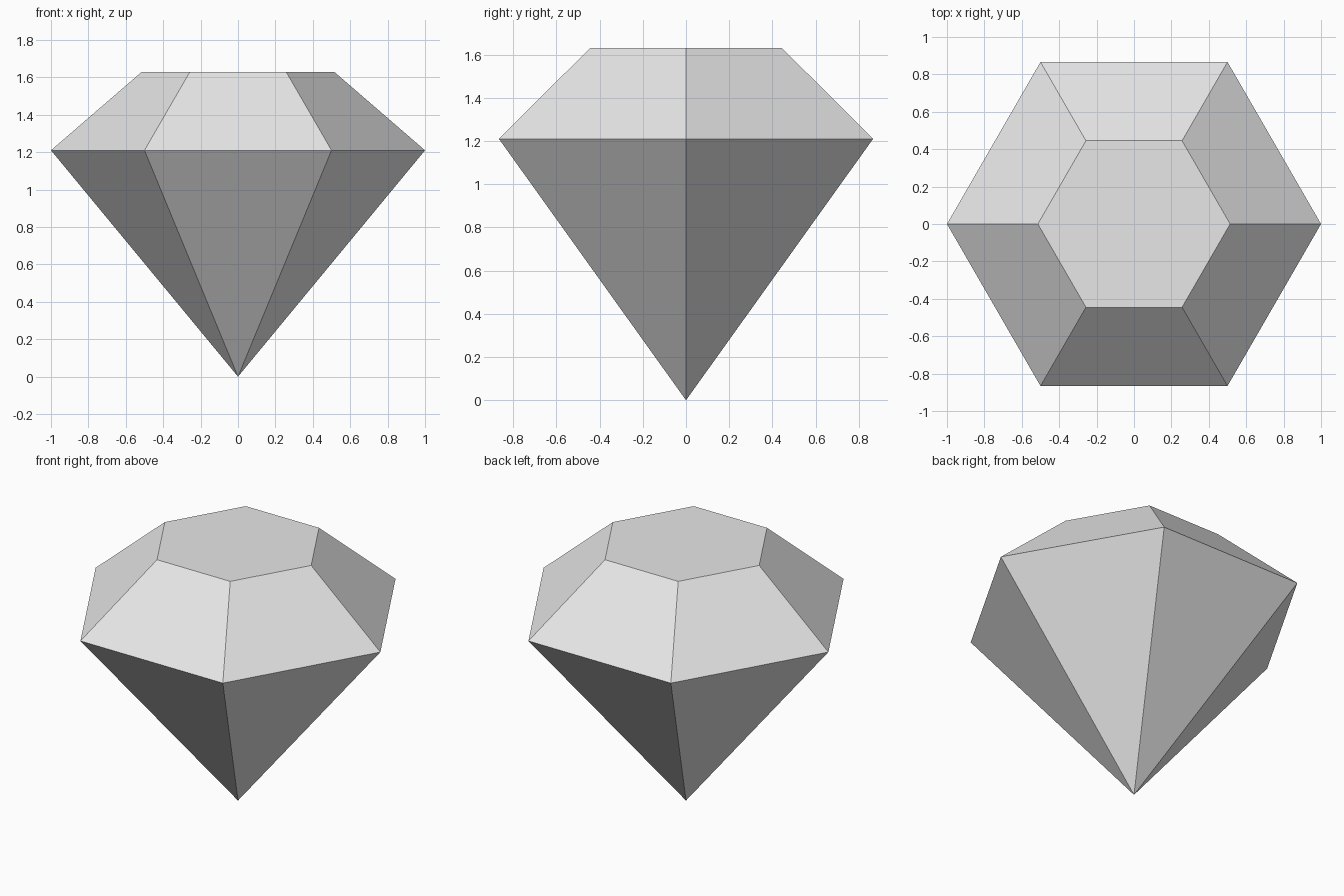
import bpy, bmesh
from math import cos, sin, tau

SIDES = 6
GIRDLE_RADIUS, GIRDLE_Z = 1.0, 1.21
TABLE_RADIUS, TABLE_Z = 0.514, 1.63

cube = bpy.data.objects.get("Cube")
if cube:
    bpy.data.objects.remove(cube, do_unlink=True)

# Plain grey gem material
grey = bpy.data.materials.new("light_grey")
grey.use_nodes = True
colour = (0.8, 0.8, 0.8, 1.0)
grey.diffuse_color = colour
grey.node_tree.nodes["Principled BSDF"].inputs["Base Color"].default_value = colour

bm = bmesh.new()


def ring(radius, z):
    """Six-sided ring with corners on the x axis."""
    return [bm.verts.new((radius * cos(tau * i / SIDES), radius * sin(tau * i / SIDES), z))
            for i in range(SIDES)]


tip = bm.verts.new((0, 0, 0))
girdle = ring(GIRDLE_RADIUS, GIRDLE_Z)
table = ring(TABLE_RADIUS, TABLE_Z)

# Pointed lower facets and sloping crown facets
for i in range(SIDES):
    j = (i + 1) % SIDES
    bm.faces.new((tip, girdle[j], girdle[i]))
    bm.faces.new((girdle[i], girdle[j], table[j], table[i]))

# Flat table on top
bm.faces.new(table)
bmesh.ops.recalc_face_normals(bm, faces=bm.faces)

mesh = bpy.data.meshes.new("gemstone")
bm.to_mesh(mesh)
bm.free()
mesh.materials.append(grey)
gemstone = bpy.data.objects.new("gemstone", mesh)
bpy.context.collection.objects.link(gemstone)
